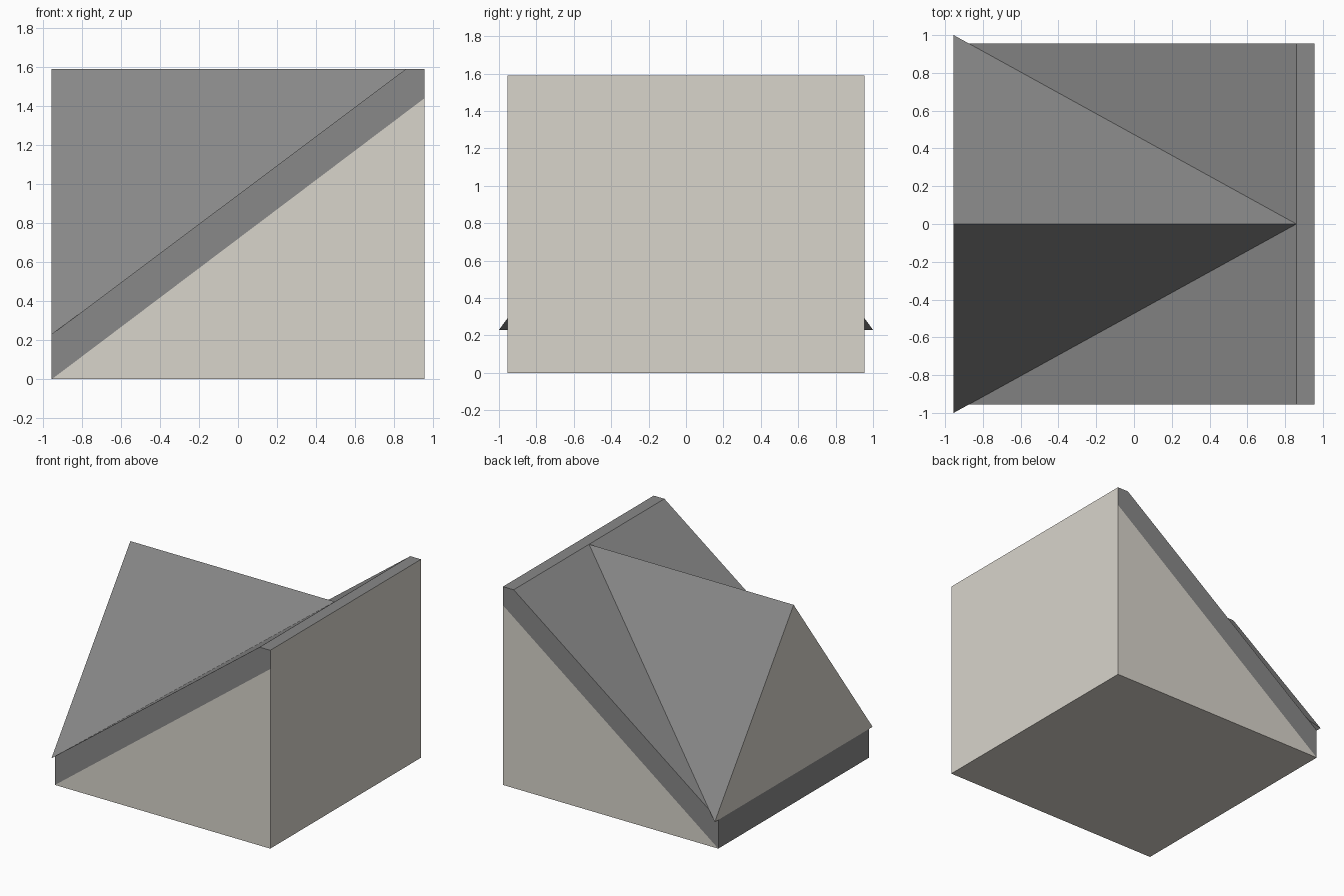
import bpy
import bmesh

# Remove the default object
cube = bpy.data.objects.get("Cube")
if cube:
    bpy.data.objects.remove(cube, do_unlink=True)


def make_material(name, colour):
    mat = bpy.data.materials.new(name)
    mat.use_nodes = True
    mat.diffuse_color = colour
    mat.node_tree.nodes["Principled BSDF"].inputs["Base Color"].default_value = colour
    return mat


MATERIALS = [
    make_material("cream_wall", (0.69, 0.66, 0.60, 1)),
    make_material("grey_roof", (0.25, 0.25, 0.25, 1)),
]
CREAM, GREY = 0, 1

HALF = 0.955     # half width of the block
EAVE = 0.23      # height of the low edge
TOP = 1.59       # height of the ridge
RIDGE_X = 0.86   # where the slope meets the flat ridge strip
TRIM = 1.44      # where the grey side band meets the tall wall


def build(name, points, faces):
    """Make an object from named points and (point names, colour) faces."""
    bm = bmesh.new()
    verts = {key: bm.verts.new(co) for key, co in points.items()}
    for keys, colour in faces:
        bm.faces.new([verts[k] for k in keys]).material_index = colour
    bmesh.ops.recalc_face_normals(bm, faces=bm.faces[:])
    mesh = bpy.data.meshes.new(name)
    bm.to_mesh(mesh)
    bm.free()
    for mat in MATERIALS:
        mesh.materials.append(mat)
    obj = bpy.data.objects.new(name, mesh)
    bpy.context.collection.objects.link(obj)
    return obj


# Main sloped block: a side profile swept from front to back
profile = {
    "a": (-HALF, 0), "b": (HALF, 0), "c": (HALF, TRIM),
    "d": (HALF, TOP), "e": (RIDGE_X, TOP), "f": (-HALF, EAVE),
}
points, faces = {}, []
for side, y in (("front", -HALF), ("back", HALF)):
    for key, (x, z) in profile.items():
        points[side, key] = (x, y, z)
    # Cream wall triangle with the grey roof band above it
    faces.append(([(side, k) for k in "abc"], CREAM))
    faces.append(([(side, k) for k in "acdef"], GREY))
# Underside and tall wall are cream; ridge, slope and eave are grey
for (p, q), colour in zip(("ab", "bc", "cd", "de", "ef", "fa"),
                          (CREAM, CREAM, CREAM, GREY, GREY, GREY)):
    faces.append(([("front", p), ("front", q), ("back", q), ("back", p)], colour))
build("sloped_roof_block", points, faces)

# Gable dormer that tapers back into the slope
build(
    "gable_dormer",
    {
        "front": (-HALF, -1, EAVE), "back": (-HALF, 1, EAVE),
        "peak": (-HALF, 0, TOP), "tip": (RIDGE_X, 0, TOP),
    },
    [
        (("front", "back", "peak"), CREAM),
        (("front", "peak", "tip"), GREY),
        (("back", "peak", "tip"), GREY),
        (("front", "back", "tip"), GREY),
    ],
)
